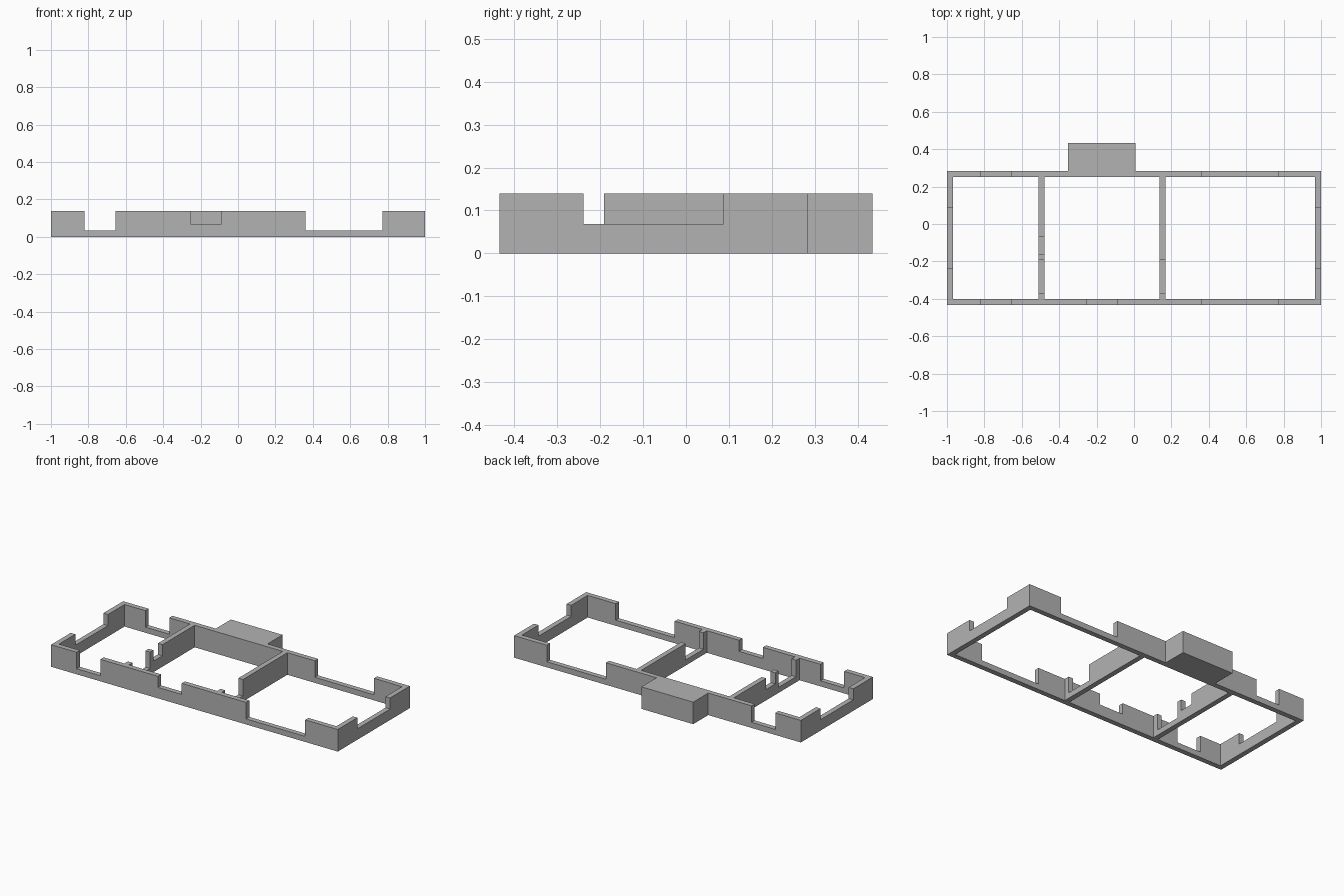
import bpy
import bmesh
from mathutils import Vector

cube = bpy.data.objects.get("Cube")
if cube:
    bpy.data.objects.remove(cube, do_unlink=True)

# One plain grey for everything
GREY = (0.45, 0.45, 0.45, 1.0)
grey = bpy.data.materials.new("wall_grey")
grey.use_nodes = True
grey.diffuse_color = GREY
grey.node_tree.nodes["Principled BSDF"].inputs["Base Color"].default_value = GREY

# Main dimensions
TOP = 0.139         # wall height
SILL = 0.069        # window sill height
STEP = 0.035        # threshold height of doors and wide openings
T = 0.032           # wall thickness
FRONT, BACK, REAR = -0.434, 0.284, 0.434


def wall(name, axis, start, end, offset, openings=(), thickness=T):
    """Extrude a notched elevation; openings are (from, to, sill height)."""
    profile = [(start, 0), (start, TOP)]
    for a, b, sill in sorted(openings):
        profile += [(a, TOP), (a, sill), (b, sill), (b, TOP)]
    profile += [(end, TOP), (end, 0)]

    bm = bmesh.new()
    if axis == "X":
        points = [(u, offset, z) for u, z in profile]
        depth = Vector((0, thickness, 0))
    else:
        points = [(offset, u, z) for u, z in profile]
        depth = Vector((thickness, 0, 0))
    face = bm.faces.new([bm.verts.new(p) for p in points])
    result = bmesh.ops.extrude_face_region(bm, geom=[face])
    moved = [g for g in result["geom"] if isinstance(g, bmesh.types.BMVert)]
    bmesh.ops.translate(bm, verts=moved, vec=depth)
    bmesh.ops.recalc_face_normals(bm, faces=bm.faces[:])

    mesh = bpy.data.meshes.new(name)
    bm.to_mesh(mesh)
    bm.free()
    mesh.materials.append(grey)
    obj = bpy.data.objects.new(name, mesh)
    bpy.context.collection.objects.link(obj)
    return obj


# Long outer walls share the two wide openings
wide = [(-0.822, -0.656, STEP), (0.36, 0.772, STEP)]
wall("front_wall", "X", -1, 1, FRONT, wide + [(-0.255, -0.089, SILL)])
wall("back_wall", "X", -1, 1, BACK - T, wide)

# End walls, one window each
inner = (FRONT + T, BACK - T)
for name, x in (("right_wall", -1), ("left_wall", 1 - T)):
    wall(name, "Y", *inner, x, [(-0.239, 0.087, SILL)])

# Partitions with doors; the right one also has a small window
door = (-0.368, -0.191, STEP)
wall("right_partition", "Y", *inner, -0.511, [door, (-0.16, -0.069, SILL)])
wall("left_partition", "Y", *inner, 0.136, [door])

# Solid block on the back
wall("back_block", "X", -0.354, 0.007, BACK, thickness=REAR - BACK)
